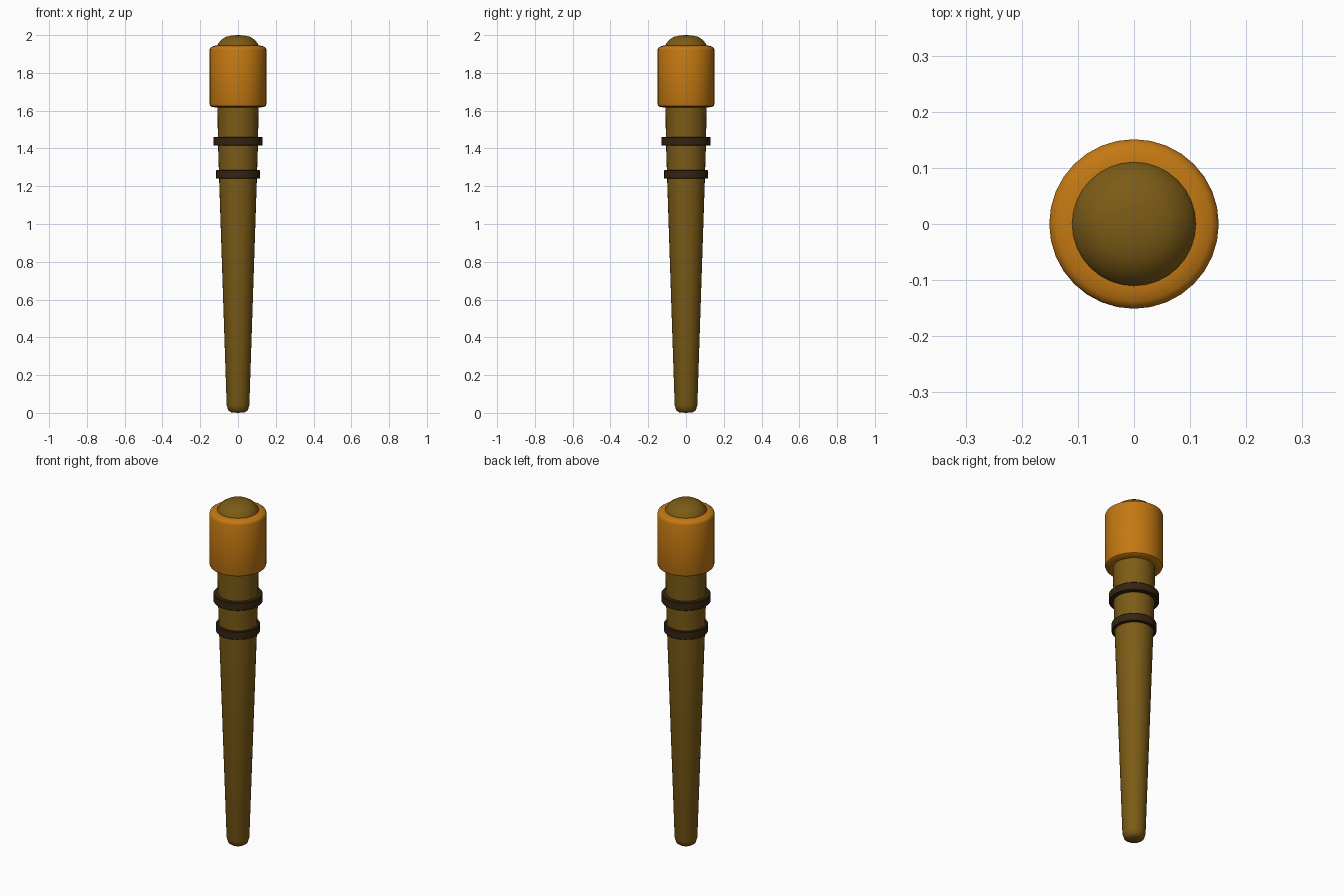
import bpy, math

if "Cube" in bpy.data.objects:
    bpy.data.objects.remove(bpy.data.objects["Cube"])

SIDES = 32

def material(name, color):
    m = bpy.data.materials.new(name)
    m.diffuse_color = (*color, 1)
    m.use_nodes = True
    m.node_tree.nodes["Principled BSDF"].inputs["Base Color"].default_value = m.diffuse_color
    return m

wood = material("wood", (0.20, 0.105, 0.008))
cloth = material("orange_wrap", (0.55, 0.19, 0.006))
dark = material("dark_band", (0.035, 0.018, 0.006))

def lathe(name, profile, mat, closed=False):
    """Revolve (radius, z) points, listed bottom to top on the outside, about z."""
    verts, rings = [], []
    for r, z in profile:
        start = len(verts)
        count = 1 if r == 0 else SIDES
        for i in range(count):
            a = 2 * math.pi * i / SIDES
            verts.append((r * math.cos(a), r * math.sin(a), z))
        rings.append([start + i % count for i in range(SIDES)])
    pairs = list(zip(rings, rings[1:]))
    if closed:
        pairs.append((rings[-1], rings[0]))
    faces = []
    for lo, hi in pairs:
        for i in range(SIDES):
            j = (i + 1) % SIDES
            quad = [lo[i], lo[j], hi[j], hi[i]]
            faces.append(list(dict.fromkeys(quad)))
    mesh = bpy.data.meshes.new(name)
    mesh.from_pydata(verts, [], faces)
    mesh.materials.append(mat)
    ob = bpy.data.objects.new(name, mesh)
    bpy.context.collection.objects.link(ob)
    bpy.context.view_layer.objects.active = ob
    ob.select_set(True)
    bpy.ops.object.shade_smooth_by_angle(angle=math.radians(40))
    ob.select_set(False)
    return ob

# Tapered handle with rounded foot and domed tip
lathe("handle", [(0, 0), (0.036, 0.003), (0.052, 0.014), (0.06, 0.04),
                 (0.10, 1.24), (0.106, 1.43), (0.109, 1.62), (0.113, 1.94),
                 (0.104, 1.956), (0.088, 1.976), (0.064, 1.991),
                 (0.034, 1.998), (0, 2.0)], wood)

# Wrapped head with softened rims
lathe("head_wrap", [(0.105, 1.617), (0.118, 1.617), (0.138, 1.62), (0.147, 1.625),
                    (0.151, 1.637), (0.151, 1.922), (0.147, 1.933),
                    (0.138, 1.939), (0.118, 1.945), (0.105, 1.945)], cloth, True)

# Two binding bands
for name, r, z in (("upper_band", 0.13, 1.438), ("lower_band", 0.116, 1.263)):
    h, b = 0.023, 0.003
    lathe(name, [(0.095, z - h), (r - b, z - h), (r, z - h + b),
                 (r, z + h - b), (r - b, z + h), (0.095, z + h)], dark, True)
